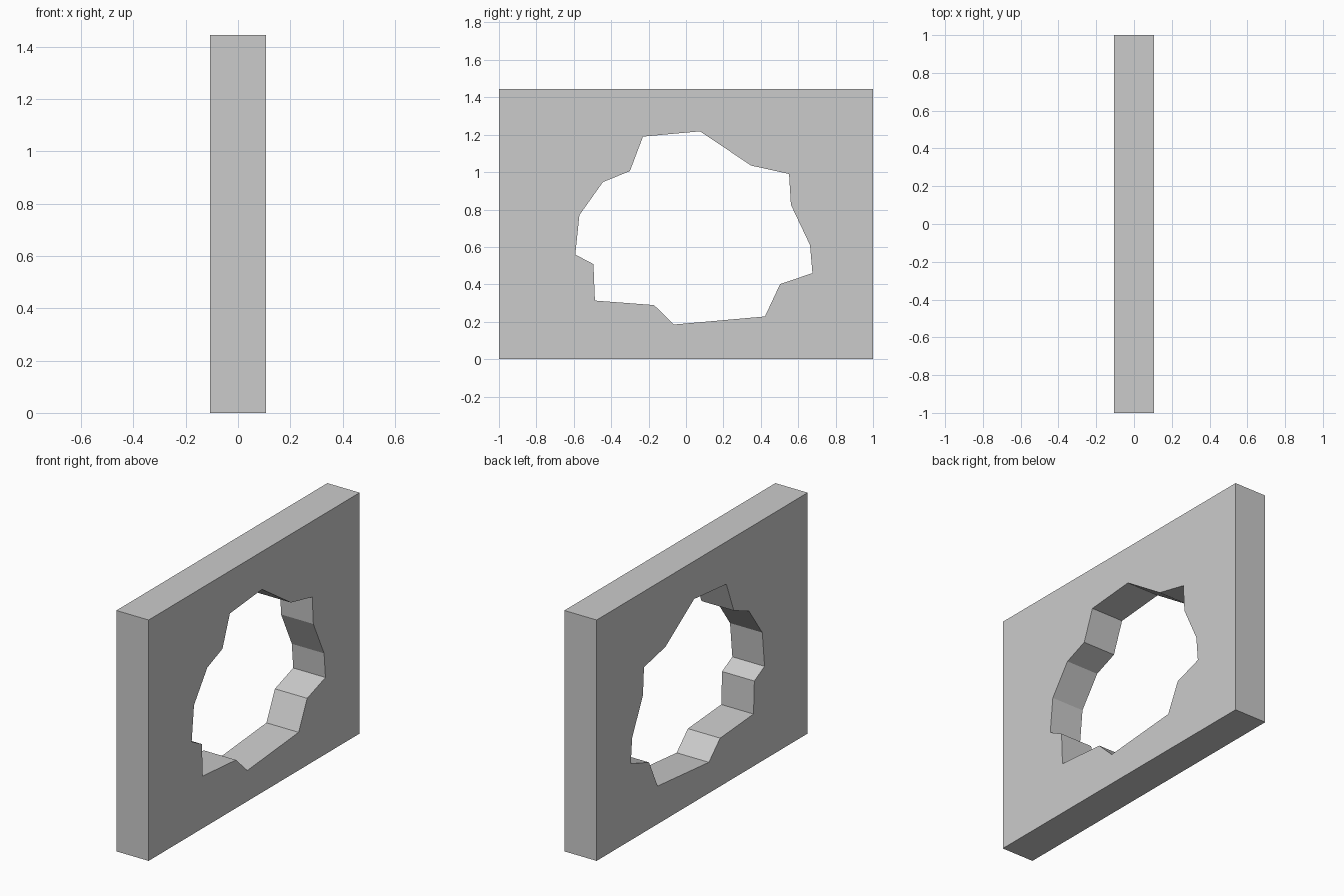
import bpy, bmesh
from mathutils import Vector

if "Cube" in bpy.data.objects:
    bpy.data.objects.remove(bpy.data.objects["Cube"])

THICK = 0.214
HEIGHT = 1.445

# Outlines in the (y, z) plane: slab border and ragged opening
border = [(-1, 0), (1, 0), (1, HEIGHT), (-1, HEIGHT)]
opening = [
    (-0.23, 1.19), (0.075, 1.218), (0.348, 1.035), (0.551, 0.99),
    (0.561, 0.825), (0.663, 0.61), (0.676, 0.46), (0.503, 0.401),
    (0.422, 0.228), (-0.064, 0.185), (-0.171, 0.289), (-0.487, 0.313),
    (-0.495, 0.508), (-0.592, 0.559), (-0.57, 0.77), (-0.444, 0.947),
    (-0.30, 1.005),
]


def add_loop(bm, points):
    verts = [bm.verts.new((-THICK / 2, y, z)) for y, z in points]
    return [bm.edges.new((a, b)) for a, b in zip(verts, verts[1:] + verts[:1])]


# Fill the slab face around the opening, then extrude it to full thickness
bm = bmesh.new()
edges = add_loop(bm, border) + add_loop(bm, opening)
bmesh.ops.triangle_fill(bm, edges=edges, use_beauty=True, normal=Vector((1, 0, 0)))
ext = bmesh.ops.extrude_face_region(bm, geom=bm.faces[:], use_keep_orig=True)
moved = [g for g in ext["geom"] if isinstance(g, bmesh.types.BMVert)]
bmesh.ops.translate(bm, verts=moved, vec=(THICK, 0, 0))
bmesh.ops.recalc_face_normals(bm, faces=bm.faces[:])

# Wall with broken hole
mesh = bpy.data.meshes.new("broken_wall")
bm.to_mesh(mesh)
bm.free()
bpy.context.collection.objects.link(bpy.data.objects.new("broken_wall", mesh))
